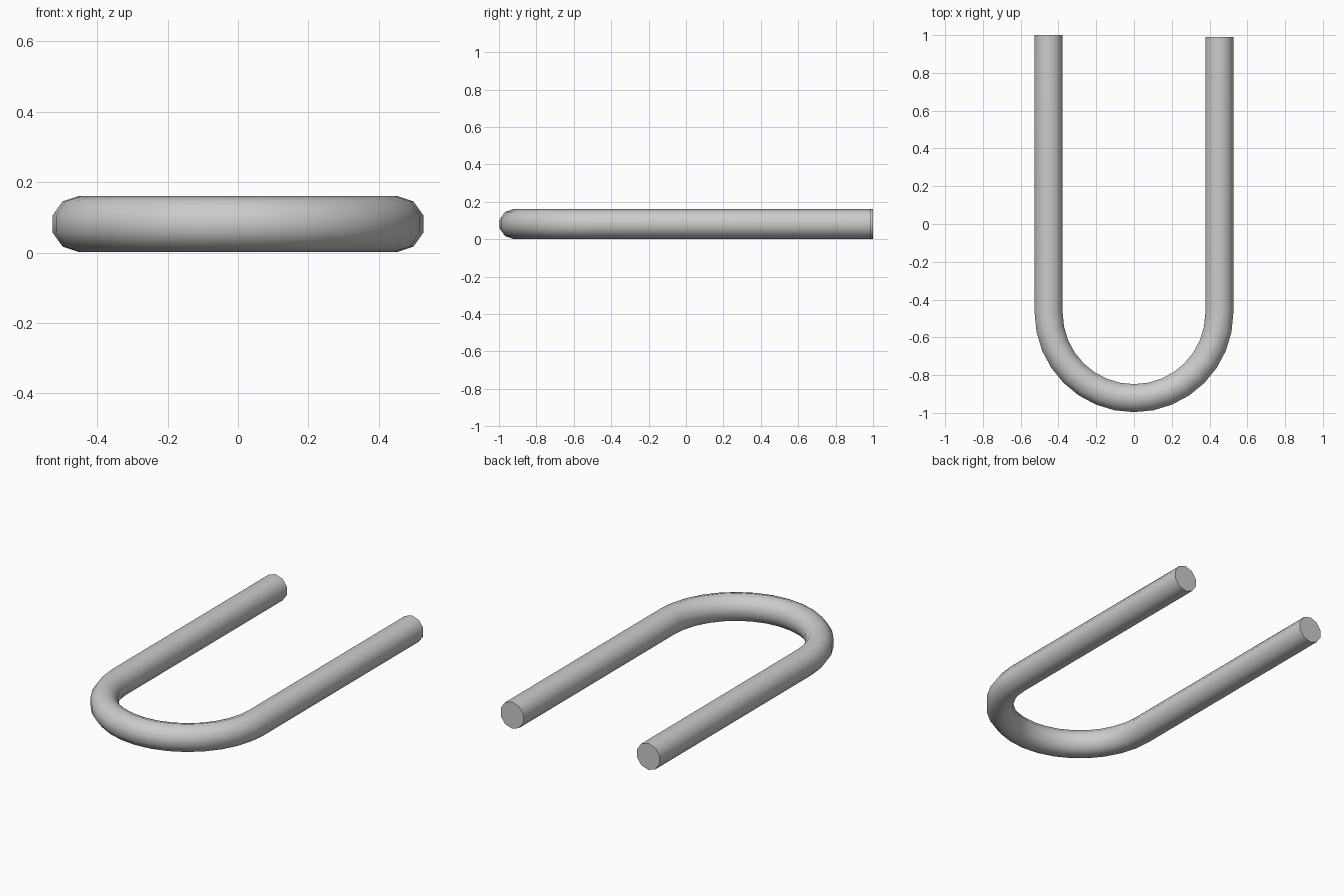
import bpy, bmesh
from math import sin, cos, pi

if "Cube" in bpy.data.objects:
    bpy.data.objects.remove(bpy.data.objects["Cube"])

TUBE, BEND, BEND_Y, MID_Z = 0.078, 0.452, -0.47, 0.081
SIDES, STEPS = 10, 16

# Centre line: left leg, half-round bend, right leg (point plus outward direction)
path = [(-BEND, 1.0, -1, 0)]
for i in range(STEPS + 1):
    a = pi + pi * i / STEPS
    path.append((BEND * cos(a), BEND_Y + BEND * sin(a), cos(a), sin(a)))
path.append((BEND, 0.99, 1, 0))

# Sweep a round section along the centre line
bm = bmesh.new()
rings = []
for x, y, nx, ny in path:
    ring = []
    for k in range(SIDES):
        t = 2 * pi * (k + 0.5) / SIDES
        r = TUBE * cos(t)
        ring.append(bm.verts.new((x + nx * r, y + ny * r, MID_Z + TUBE * 1.02 * sin(t))))
    rings.append(ring)
for a, b in zip(rings, rings[1:]):
    for k in range(SIDES):
        n = (k + 1) % SIDES
        bm.faces.new((a[k], a[n], b[n], b[k]))

# Flat end caps
bm.faces.new(rings[0])
bm.faces.new(rings[-1])
bmesh.ops.recalc_face_normals(bm, faces=bm.faces)

mesh = bpy.data.meshes.new("u_bar")
bm.to_mesh(mesh)
bm.free()
bar = bpy.data.objects.new("u_bar", mesh)
bpy.context.collection.objects.link(bar)
bpy.context.view_layer.objects.active = bar
bar.select_set(True)
bpy.ops.object.shade_smooth_by_angle(angle=pi / 3)
